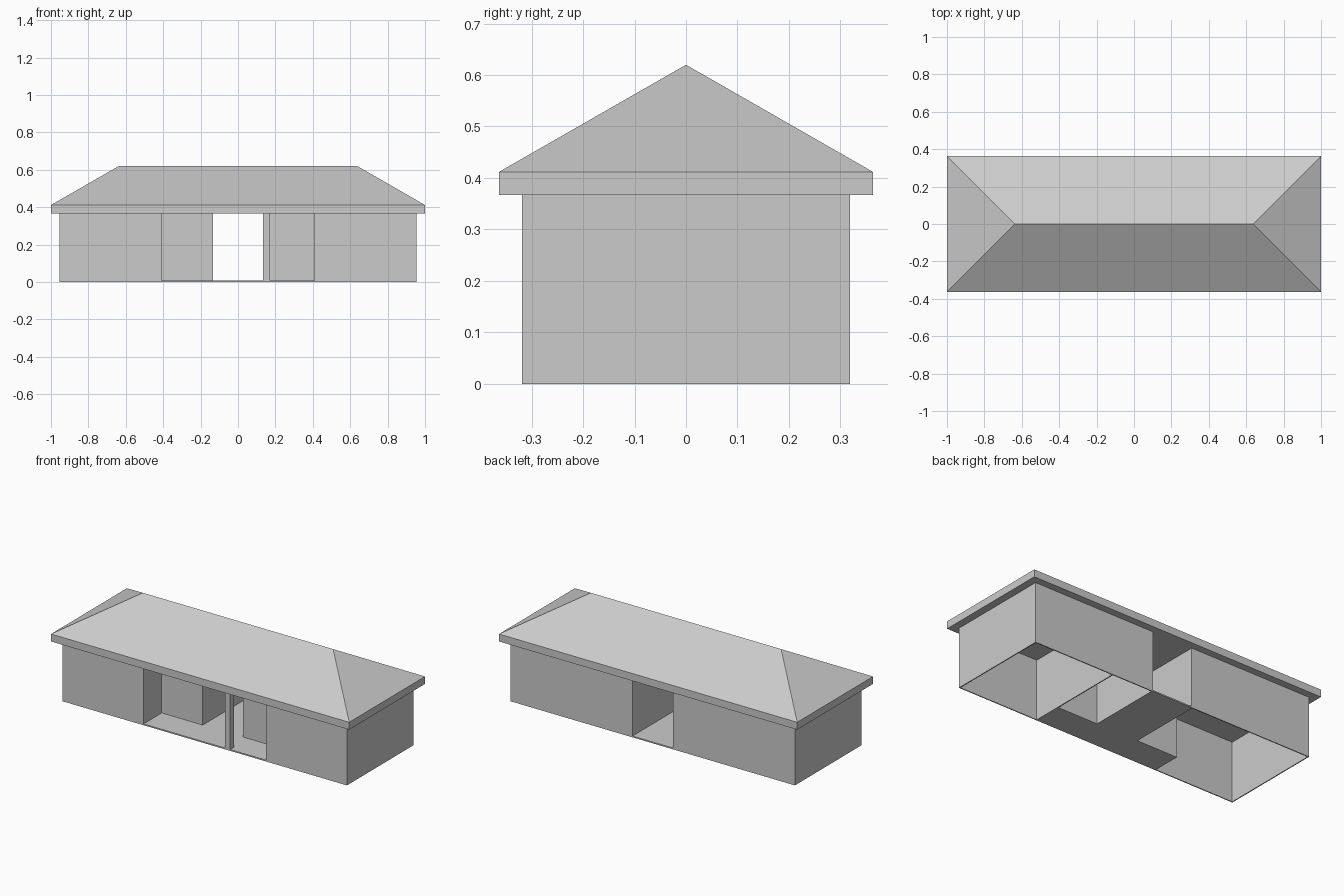
import bpy
import bmesh

if "Cube" in bpy.data.objects:
    bpy.data.objects.remove(bpy.data.objects["Cube"])

grey = bpy.data.materials.new("plain_grey")
grey.use_nodes = True
grey.diffuse_color = (0.6, 0.6, 0.6, 1)
grey.node_tree.nodes["Principled BSDF"].inputs["Base Color"].default_value = (0.6, 0.6, 0.6, 1)

WALL_TOP = 0.367
EAVE_TOP = 0.412
RIDGE_TOP = 0.62
END, FRONT, BACK = 0.954, -0.319, 0.319     # outer walls
PORCH_X, PORCH_Y, HALL_X = 0.41, -0.145, 0.135
THICK = 0.006
FLOOR = 0.008


def finish(name, bm):
    bmesh.ops.recalc_face_normals(bm, faces=bm.faces)
    mesh = bpy.data.meshes.new(name)
    bm.to_mesh(mesh)
    bm.free()
    mesh.materials.append(grey)
    obj = bpy.data.objects.new(name, mesh)
    bpy.context.collection.objects.link(obj)
    return obj


def prism(name, outline, z0, z1):
    """Solid with the given plan outline."""
    bm = bmesh.new()
    base = bm.faces.new([bm.verts.new((x, y, z0)) for x, y in outline])
    top = bmesh.ops.extrude_face_region(bm, geom=[base])["geom"]
    verts = [v for v in top if isinstance(v, bmesh.types.BMVert)]
    bmesh.ops.translate(bm, verts=verts, vec=(0, 0, z1 - z0))
    return finish(name, bm)


def rect(x0, x1, y0, y1):
    return [(x0, y0), (x1, y0), (x1, y1), (x0, y1)]


def room_walls(name, side):
    """Thin walls round an L-shaped room, open underneath."""
    outline = [(HALL_X, BACK), (HALL_X, PORCH_Y), (PORCH_X, PORCH_Y),
               (PORCH_X, FRONT), (END, FRONT), (END, BACK)]
    bm = bmesh.new()
    low = [bm.verts.new((side * x, y, 0)) for x, y in outline]
    high = [bm.verts.new((side * x, y, WALL_TOP)) for x, y in outline]
    for i in range(len(outline)):
        j = (i + 1) % len(outline)
        quad = [low[i], low[j], high[j], high[i]]
        bm.faces.new(quad if side > 0 else quad[::-1])
    bm.normal_update()
    obj = finish(name, bm)
    # Make the outline the outer surface and thicken inward
    face = obj.data.polygons[4]
    outward = face.normal.x * side > 0
    solid = obj.modifiers.new("wall_thickness", 'SOLIDIFY')
    solid.thickness = THICK
    solid.offset = -1 if outward else 1
    solid.use_even_offset = True


# Rooms either side of the passage
room_walls("left_room_walls", 1)
room_walls("right_room_walls", -1)
prism("left_room_partition", rect(PORCH_X, PORCH_X + THICK, PORCH_Y, BACK - THICK), 0, WALL_TOP)

# Porch and passage floor
prism("porch_floor", [(-PORCH_X, FRONT), (PORCH_X, FRONT), (PORCH_X, PORCH_Y),
                      (HALL_X, PORCH_Y), (HALL_X, BACK), (-HALL_X, BACK),
                      (-HALL_X, PORCH_Y), (-PORCH_X, PORCH_Y)], 0, FLOOR)

# Single porch post
prism("porch_post", rect(HALL_X, HALL_X + 0.036, FRONT, FRONT + 0.036), FLOOR, WALL_TOP)

# Hipped roof with a flat fascia band
ROOF_X, ROOF_Y, RIDGE_X = 1.0, 0.363, 0.638
bm = bmesh.new()
soffit, eave = [[bm.verts.new((x, y, z)) for x, y in rect(-ROOF_X, ROOF_X, -ROOF_Y, ROOF_Y)]
                for z in (WALL_TOP, EAVE_TOP)]
ridge = [bm.verts.new((s * RIDGE_X, 0, RIDGE_TOP)) for s in (-1, 1)]
bm.faces.new(soffit)
for i in range(4):
    j = (i + 1) % 4
    bm.faces.new((soffit[i], soffit[j], eave[j], eave[i]))
bm.faces.new((eave[0], eave[1], ridge[1], ridge[0]))
bm.faces.new((eave[1], eave[2], ridge[1]))
bm.faces.new((eave[2], eave[3], ridge[0], ridge[1]))
bm.faces.new((eave[3], eave[0], ridge[0]))
finish("hip_roof", bm)
